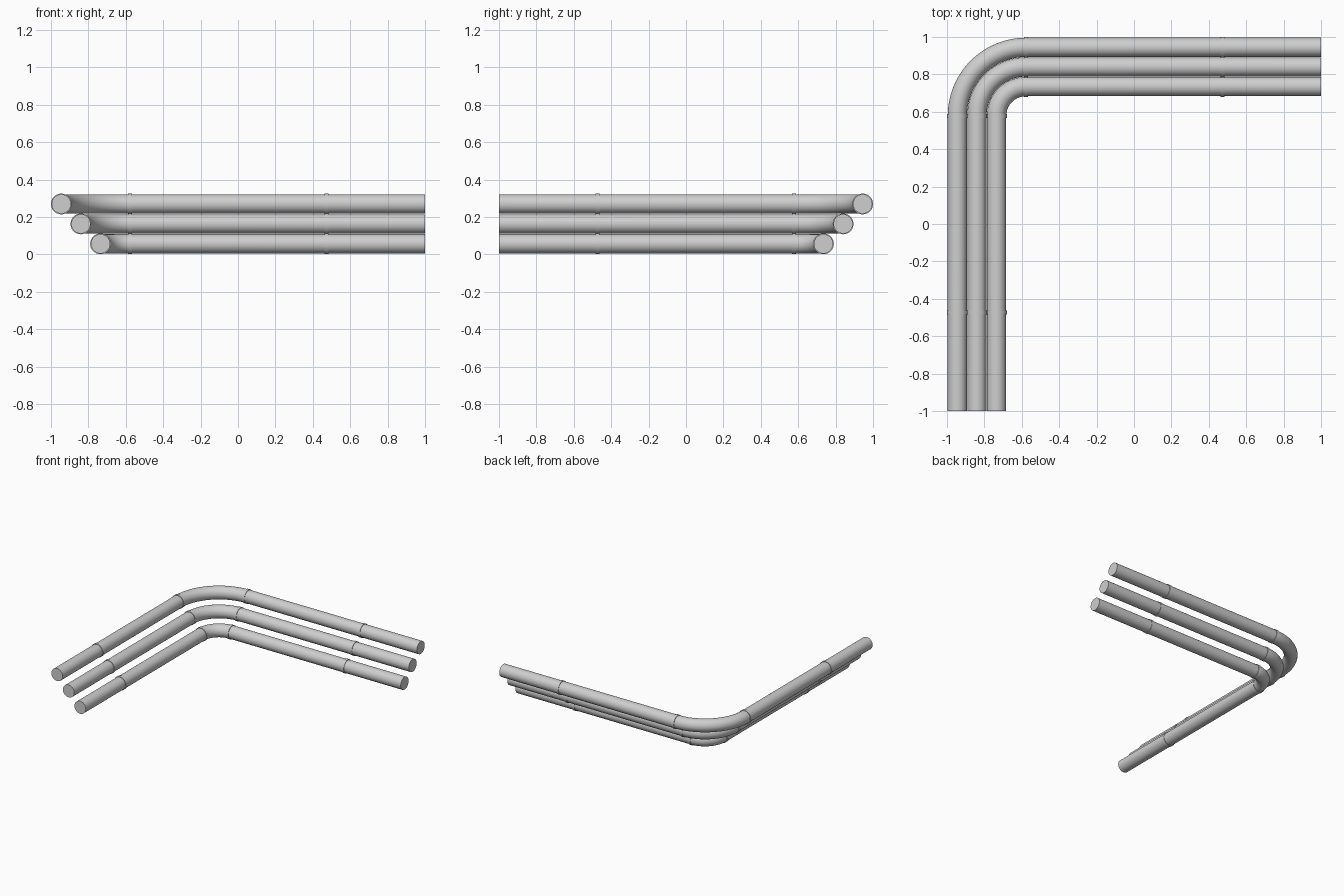
import bpy, bmesh, math
from mathutils import Vector

if "Cube" in bpy.data.objects:
    bpy.data.objects.remove(bpy.data.objects["Cube"])

PIPE_R, COLLAR_R, COLLAR_HALF = 0.0515, 0.0555, 0.0115
BEND = 0.577          # bend centre is at (-BEND, BEND)
COLLAR_FAR = 0.473    # far collar position on each leg
SIDES = 40

grey = bpy.data.materials.new("light grey")
grey.diffuse_color = (0.62, 0.62, 0.62, 1)
grey.use_nodes = True
grey.node_tree.nodes["Principled BSDF"].inputs["Base Color"].default_value = grey.diffuse_color


def tube(name, stations, radius):
    """Capped round tube swept through (point, horizontal direction) stations."""
    bm = bmesh.new()
    rings = []
    for p, d in stations:
        side = Vector((d.y, -d.x, 0))
        ring = []
        for i in range(SIDES):
            a = 2 * math.pi * i / SIDES
            ring.append(bm.verts.new(p + radius * (math.cos(a) * side + math.sin(a) * Vector((0, 0, 1)))))
        rings.append(ring)
    for r0, r1 in zip(rings, rings[1:]):
        for i in range(SIDES):
            j = (i + 1) % SIDES
            bm.faces.new((r0[i], r0[j], r1[j], r1[i]))
    bm.faces.new(rings[0])
    bm.faces.new(rings[-1])
    bmesh.ops.recalc_face_normals(bm, faces=bm.faces)
    mesh = bpy.data.meshes.new(name)
    bm.to_mesh(mesh)
    bm.free()
    mesh.materials.append(grey)
    obj = bpy.data.objects.new(name, mesh)
    bpy.context.collection.objects.link(obj)
    bpy.ops.object.select_all(action='DESELECT')
    obj.select_set(True)
    bpy.context.view_layer.objects.active = obj
    bpy.ops.object.shade_smooth_by_angle(angle=math.radians(35))
    return obj


NORTH, EAST = Vector((0, 1, 0)), Vector((1, 0, 0))

for label, off, z in (("lower", 0.735, 0.0565), ("middle", 0.84, 0.163), ("upper", 0.9445, 0.2695)):
    # Pipe: straight leg, quarter bend, straight leg
    path = [(Vector((-off, -1, z)), NORTH)]
    r = off - BEND
    steps = 28
    for k in range(steps + 1):
        a = math.pi - 0.5 * math.pi * k / steps
        path.append((Vector((-BEND + r * math.cos(a), BEND + r * math.sin(a), z)),
                     Vector((math.sin(a), -math.cos(a), 0))))
    path.append((Vector((1, off, z)), EAST))
    tube(label + "_pipe", path, PIPE_R)

    # Joint collars: two on each leg
    collars = (("front_far", Vector((-off, -COLLAR_FAR, z)), NORTH),
               ("front_bend", Vector((-off, BEND, z)), NORTH),
               ("side_bend", Vector((-BEND, off, z)), EAST),
               ("side_far", Vector((COLLAR_FAR, off, z)), EAST))
    for where, c, d in collars:
        tube(f"{label}_collar_{where}", [(c - d * COLLAR_HALF, d), (c + d * COLLAR_HALF, d)], COLLAR_R)
